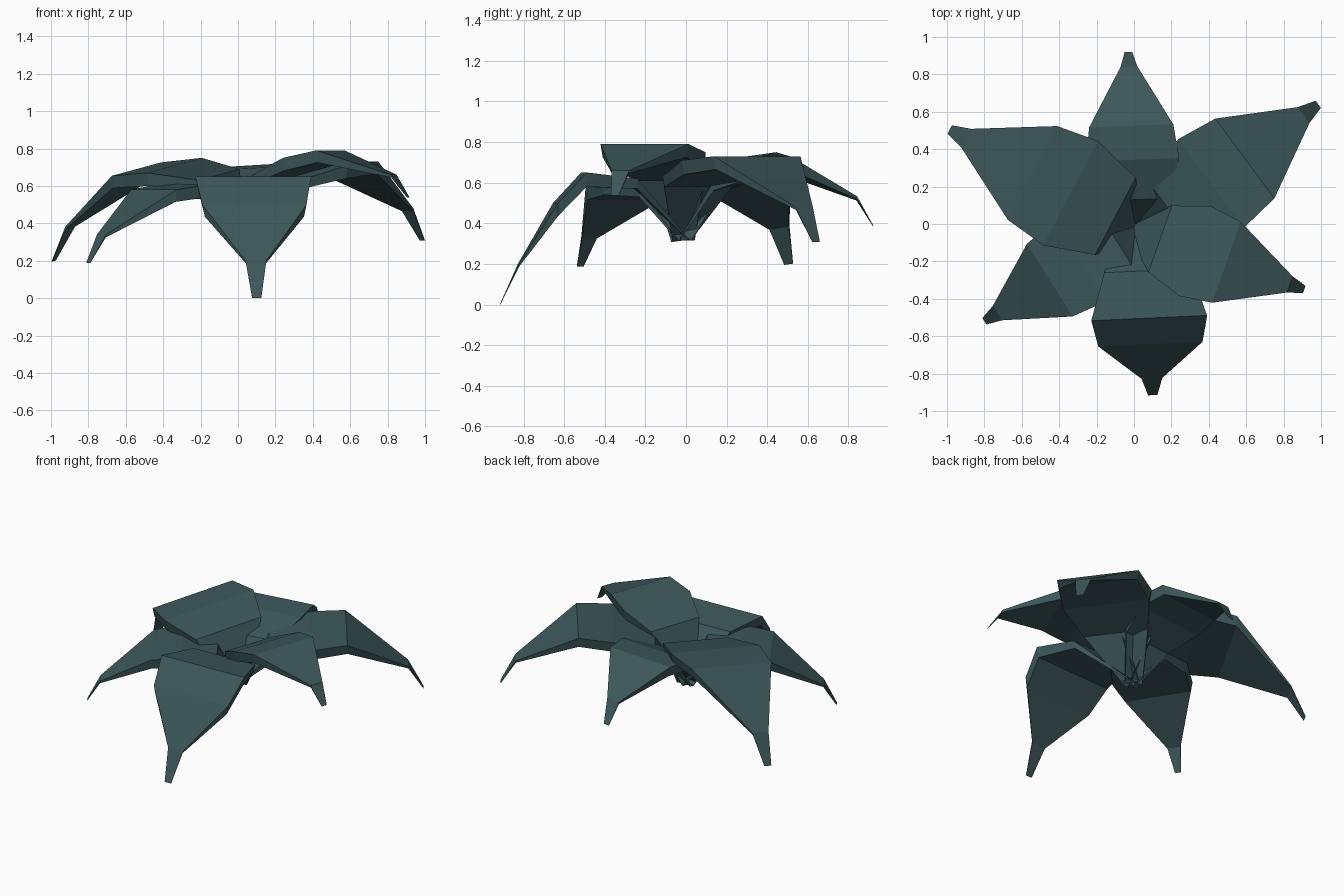
import bpy
from mathutils import Vector

if "Cube" in bpy.data.objects:
    bpy.data.objects.remove(bpy.data.objects["Cube"])

mat = bpy.data.materials.new("dark_leaf")
mat.diffuse_color = (0.045, 0.095, 0.1, 1)
mat.use_nodes = True
mat.node_tree.nodes["Principled BSDF"].inputs["Base Color"].default_value = mat.diffuse_color

# shared half-width and thickness at: tip, neck, middle, shoulder, inner bend, root
WIDTH = (0.08, 0.18, 0.9, 1.0, 0.74, 0.2)
DROP = (0.002, 0.015, 0.065, 0.07, 0.05, 0.01)
ROOT = Vector((0.0, -0.01))


def leaf(name, tip, inner, half, heights, roll=0.0, along=(0.1, 0.5, 0.73)):
    """Bent, bevel-sided leaf, tapering down to the central root."""
    tip, inner = Vector(tip), Vector(inner)
    d = (tip - inner).normalized()
    side = Vector((-d.y, d.x))
    centres = [tip.lerp(inner, t) for t in (0, *along, 1)] + [ROOT - d * 0.02]
    verts = []
    for c, z, w, drop in zip(centres, (*heights, 0.325), WIDTH, DROP):
        # lower edge, blade edge, blade edge, lower edge
        for s, inset, dz in ((1, 0.95, drop), (1, 1, 0), (-1, 1, 0), (-1, 0.95, drop)):
            p = c + side * s * w * half * inset
            verts.append((p.x, p.y, z - dz + roll * s * w))
    faces = [(4 * i + j, 4 * i + (j + 1) % 4, 4 * i + (j + 1) % 4 + 4, 4 * i + j + 4)
             for i in range(5) for j in range(4)]
    faces += [(3, 2, 1, 0), (20, 21, 22, 23)]
    me = bpy.data.meshes.new(name)
    me.from_pydata(verts, [], faces)
    me.materials.append(mat)
    ob = bpy.data.objects.new(name, me)
    bpy.context.collection.objects.link(ob)


# six leaves around the root
leaf("front_leaf", (0.1, -0.915), (0.07, -0.25), 0.31,
     (0.002, 0.2, 0.5, 0.65, 0.62), along=(0.135, 0.41, 0.62))
leaf("right_leaf", (0.91, -0.35), (0.14, -0.08), 0.255,
     (0.54, 0.66, 0.79, 0.75, 0.66), along=(0.1, 0.54, 0.76))
leaf("back_right_leaf", (0.985, 0.64), (0.2, 0.06), 0.295,
     (0.31, 0.48, 0.73, 0.71, 0.63))
leaf("back_leaf", (-0.03, 0.92), (0.0, 0.13), 0.25,
     (0.39, 0.53, 0.705, 0.69, 0.6), roll=-0.015)
leaf("back_left_leaf", (-0.985, 0.505), (-0.1, 0.04), 0.315,
     (0.2, 0.39, 0.69, 0.71, 0.66), roll=-0.04)
leaf("front_left_leaf", (-0.8, -0.52), (-0.1, -0.08), 0.255,
     (0.19, 0.34, 0.58, 0.61, 0.58))
